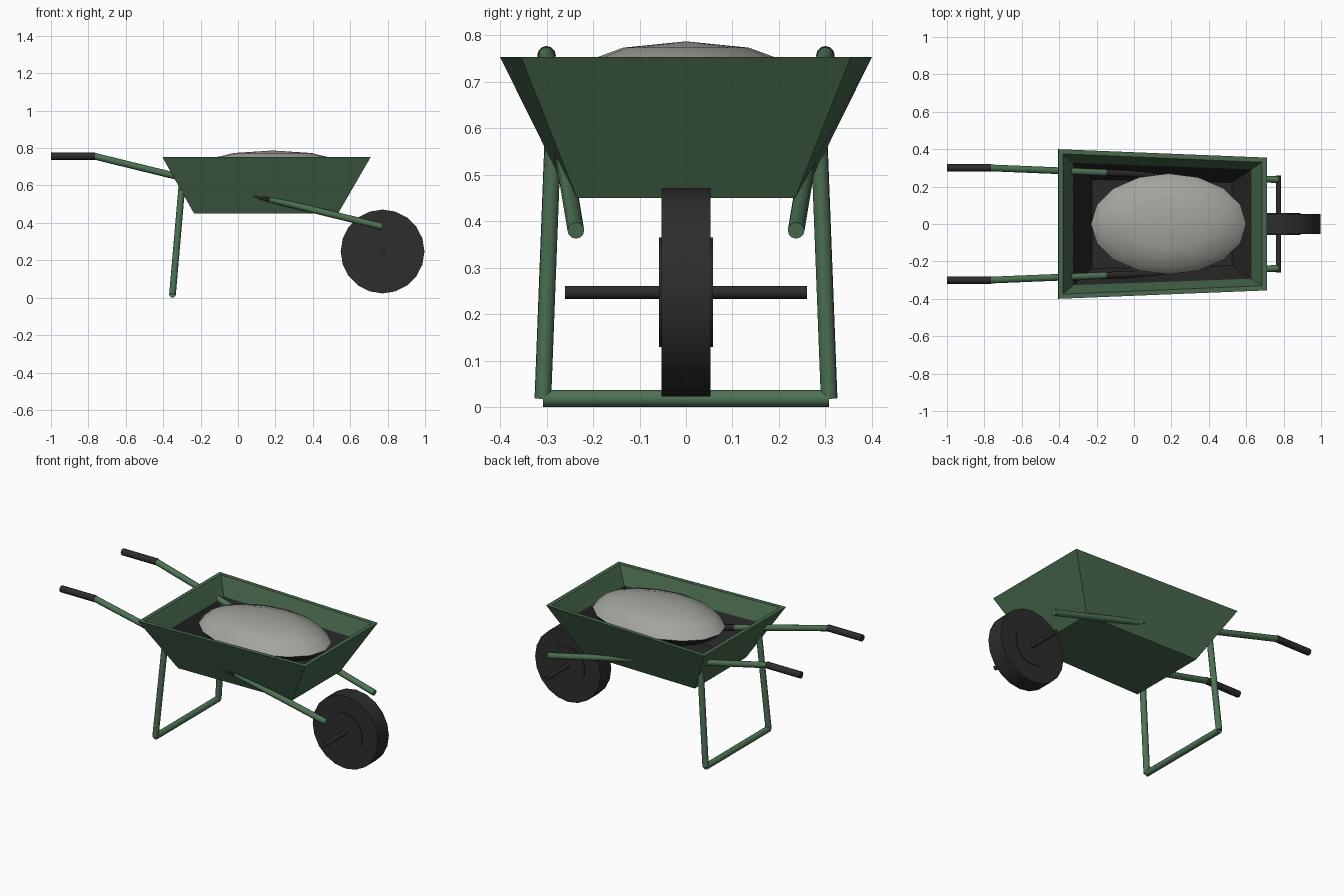
import bpy, bmesh, math
from mathutils import Vector, Matrix

if "Cube" in bpy.data.objects:
    bpy.data.objects.remove(bpy.data.objects["Cube"])


def mat(name, c):
    m = bpy.data.materials.new(name)
    m.diffuse_color = (*c, 1)
    m.use_nodes = True
    m.node_tree.nodes["Principled BSDF"].inputs["Base Color"].default_value = m.diffuse_color
    return m


GREEN = mat("tray green", (0.065, 0.14, 0.075))
TUBE = mat("frame green", (0.075, 0.17, 0.09))
BLACK = mat("rubber black", (0.026, 0.026, 0.027))
DARK = mat("dark interior", (0.022, 0.022, 0.022))
GREY = mat("load grey", (0.37, 0.37, 0.335))


def finish(name, bm, mats, smooth=None):
    bmesh.ops.recalc_face_normals(bm, faces=bm.faces[:])
    me = bpy.data.meshes.new(name)
    bm.to_mesh(me)
    bm.free()
    ob = bpy.data.objects.new(name, me)
    bpy.context.collection.objects.link(ob)
    for m in mats:
        me.materials.append(m)
    if smooth:
        bpy.ops.object.select_all(action='DESELECT')
        ob.select_set(True)
        bpy.context.view_layer.objects.active = ob
        bpy.ops.object.shade_smooth_by_angle(angle=math.radians(smooth))
    return ob


def rod(name, a, b, r, m, sides=12, smooth=40, cuts=0):
    """Capped cylinder from a to b."""
    a, b = Vector(a), Vector(b)
    d = b - a
    bm = bmesh.new()
    q = d.to_track_quat('Z', 'Y').to_matrix().to_4x4()
    bmesh.ops.create_cone(bm, cap_ends=True, segments=sides, radius1=r, radius2=r,
                          depth=d.length, matrix=Matrix.Translation((a + b) / 2) @ q)
    return finish(name, bm, [m], smooth)


# Tray: nested four-sided rings, outside bottom -> rim -> inside bottom
def ring(t, inset, z):
    x0, x1 = -0.235 - 0.17 * t + inset, 0.535 + 0.175 * t - inset
    y0, y1 = 0.25 + 0.15 * t - inset, 0.235 + 0.12 * t - inset
    return [(x0, -y0, z), (x1, -y1, z), (x1, y1, z), (x0, y0, z)]


bm = bmesh.new()
rings = [ring(0, 0, 0.45), ring(1, 0, 0.753), ring(1, 0.025, 0.753),
         ring(0.66, 0.022, 0.65), ring(0.04, 0.018, 0.462)]
rv = [[bm.verts.new(p) for p in r] for r in rings]
bm.faces.new(rv[0])
for k in range(4):
    for i in range(4):
        j = (i + 1) % 4
        f = bm.faces.new((rv[k][i], rv[k][j], rv[k + 1][j], rv[k + 1][i]))
        f.material_index = 1 if k == 3 else 0   # lower inside is dark
bm.faces.new(rv[4]).material_index = 1
finish("tray", bm, [GREEN, DARK])

# Load: squashed dome, dark on its underside
bm = bmesh.new()
bmesh.ops.create_uvsphere(bm, u_segments=16, v_segments=6, radius=1)
for f in bm.faces:
    f.material_index = 1 if f.calc_center_median().z < 0 else 0
bmesh.ops.transform(bm, verts=bm.verts[:],
                    matrix=Matrix.Translation((0.185, 0, 0.687)) @ Matrix.Diagonal((0.415, 0.27, 0.1, 1)))
finish("load", bm, [GREY, DARK], 60)

# Frame on both sides: grip, long tube, leg
for s, side in ((-1, "right"), (1, "left")):
    def on(x):
        """Point on the long tube's centre line."""
        t = (x + 0.77) / 1.54
        return (x, s * (0.30 - 0.063 * t), 0.757 - 0.377 * t)

    rod(side + "_grip", (-1, s * 0.30, 0.757), (-0.765, s * 0.30, 0.757), 0.02, BLACK)
    rod(side + "_handle_tube", on(-0.78), on(-0.15), 0.018, TUBE)
    rod(side + "_inner_tube", on(-0.15), on(0.17), 0.018, DARK)
    rod(side + "_fork_tube", on(0.17), on(0.77), 0.018, TUBE)
    rod(side + "_leg", (-0.35, s * 0.308, 0.019), (-0.296, s * 0.284, 0.645), 0.018, TUBE)

rod("leg_crossbar", (-0.35, -0.308, 0.0185), (-0.35, 0.308, 0.0185), 0.0185, TUBE)

# Wheel, hub and axle
W = (0.773, 0.247)
rod("tyre", (W[0], -0.053, W[1]), (W[0], 0.053, W[1]), 0.224, BLACK, 20, 30)
rod("hub", (W[0], -0.058, W[1]), (W[0], 0.058, W[1]), 0.118, BLACK, 20, 30)
rod("axle", (W[0], -0.26, W[1]), (W[0], 0.26, W[1]), 0.014, BLACK)
